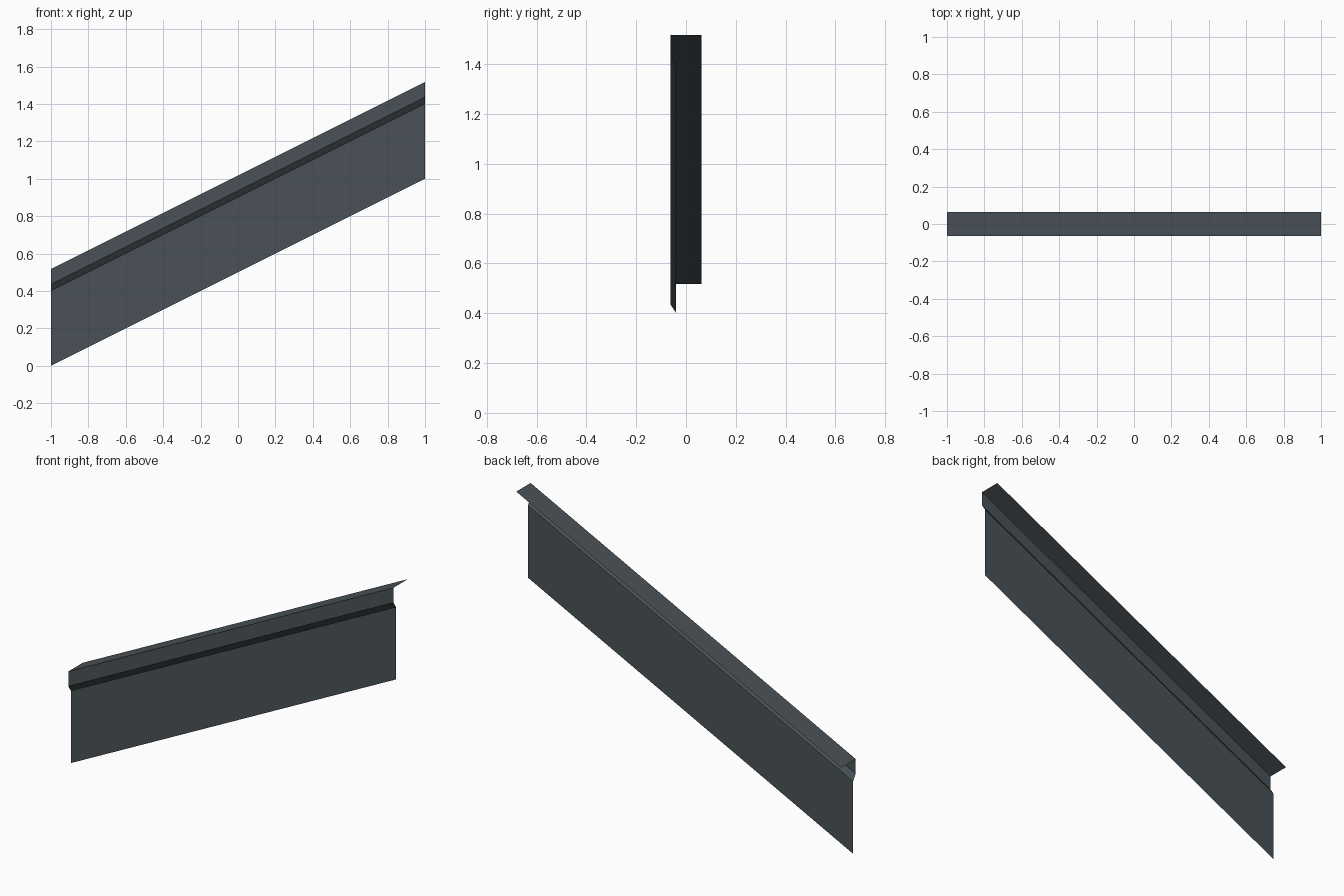
import bpy

if "Cube" in bpy.data.objects:
    bpy.data.objects.remove(bpy.data.objects["Cube"])

# One dark slate metal colour
metal = bpy.data.materials.new("dark slate metal")
metal.diffuse_color = (0.068, 0.083, 0.095, 1)
metal.use_nodes = True
metal.node_tree.nodes["Principled BSDF"].inputs["Base Color"].default_value = metal.diffuse_color

SLOPE = 0.5
# Folded sheet profile (y, z): web, kick-out, front lip, top flange
profile = [(-0.04, 0.0), (-0.04, 0.402), (-0.063, 0.436),
           (-0.063, 0.518), (0.063, 0.518)]

# Sweep the profile along the roof pitch, ends cut plumb
verts = [(x, y, z + SLOPE * (x + 1)) for x in (-1, 1) for y, z in profile]
n = len(profile)
faces = [(i, i + n, i + n + 1, i + 1) for i in range(n - 1)]

mesh = bpy.data.meshes.new("sloped_flashing")
mesh.from_pydata(verts, [], faces)
mesh.materials.append(metal)
flashing = bpy.data.objects.new("sloped_flashing", mesh)
bpy.context.collection.objects.link(flashing)
